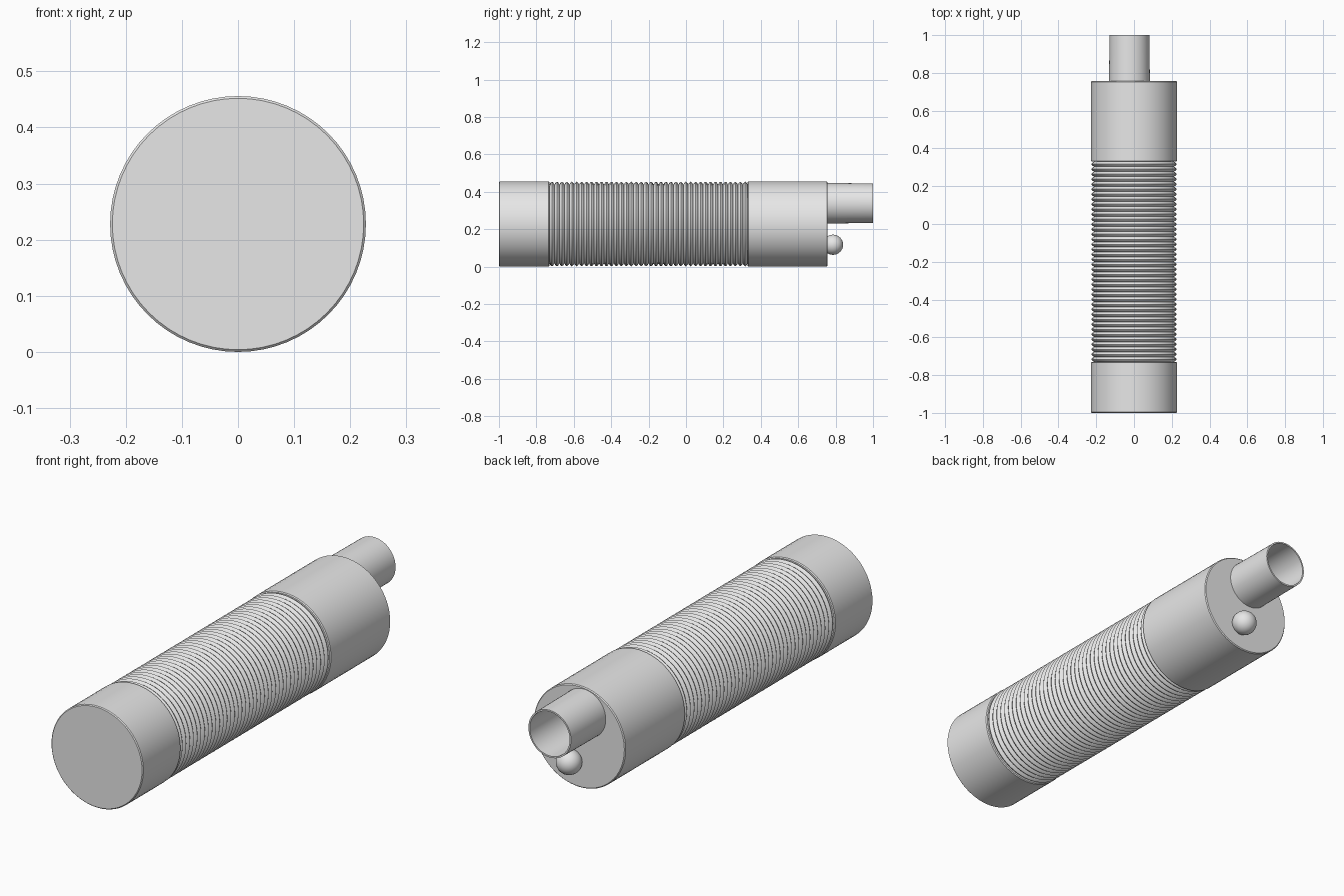
import bpy, bmesh, math
from mathutils import Matrix

cube = bpy.data.objects.get("Cube")
if cube:
    bpy.data.objects.remove(cube, do_unlink=True)

# One plain grey for everything
GREY = (0.8, 0.8, 0.8, 1.0)
mat = bpy.data.materials.new("plain_grey")
mat.use_nodes = True
mat.diffuse_color = GREY
mat.node_tree.nodes["Principled BSDF"].inputs["Base Color"].default_value = GREY

R = 0.228            # body radius, also the height of its axis
BACK = 0.757         # rear face of the body
RIB_START, RIB_END, RIBS = -0.73, 0.33, 40


def finish(name, bm, angle):
    bmesh.ops.recalc_face_normals(bm, faces=bm.faces)
    mesh = bpy.data.meshes.new(name)
    bm.to_mesh(mesh)
    bm.free()
    mesh.materials.append(mat)
    obj = bpy.data.objects.new(name, mesh)
    bpy.context.collection.objects.link(obj)
    bpy.ops.object.select_all(action='DESELECT')
    obj.select_set(True)
    bpy.context.view_layer.objects.active = obj
    bpy.ops.object.shade_smooth_by_angle(angle=math.radians(angle))
    return obj


def lathe(name, profile, x=0.0, z=R, sides=64, angle=30):
    """Spin (radius, y) points about an axis along y."""
    bm = bmesh.new()
    verts = [bm.verts.new((x + r, y, z)) for r, y in profile]
    edges = [bm.edges.new(pair) for pair in zip(verts, verts[1:])]
    bmesh.ops.spin(bm, geom=verts + edges, cent=(x, 0, z), axis=(0, 1, 0),
                   angle=math.tau, steps=sides, use_duplicate=False)
    bmesh.ops.remove_doubles(bm, verts=bm.verts, dist=1e-5)
    return finish(name, bm, angle)


def capped(name, y0, y1):
    b = 0.004  # small edge bevel
    return lathe(name, [(0, y0), (R - b, y0), (R, y0 + b),
                        (R, y1 - b), (R - b, y1), (0, y1)])


# Solid ends of the body
capped("front_section", -1.0, RIB_START)
capped("rear_section", RIB_END, BACK)

# Ribbed grip: rounded ridges with narrow grooves
pitch = (RIB_END - RIB_START) / RIBS
ridge = [(0.0, 0.211), (0.25, 0.222), (0.5, 0.226), (0.75, 0.222)]
grip = [(r, RIB_START + (i + t) * pitch) for i in range(RIBS) for t, r in ridge]
grip.append((0.211, RIB_END))
lathe("ribbed_grip", grip, angle=40)

# Thin open pipe on the rear face
lathe("outlet_pipe", [(0.108, BACK - 0.02), (0.106, 1.0), (0.099, 1.0),
                      (0.099, BACK - 0.02)],
      x=-0.024, z=0.339, sides=48)

# Round button under the pipe
bm = bmesh.new()
bmesh.ops.create_uvsphere(bm, u_segments=32, v_segments=16, radius=0.054,
                          matrix=Matrix.Translation((0.03, 0.786, 0.117)))
finish("round_button", bm, 60)
